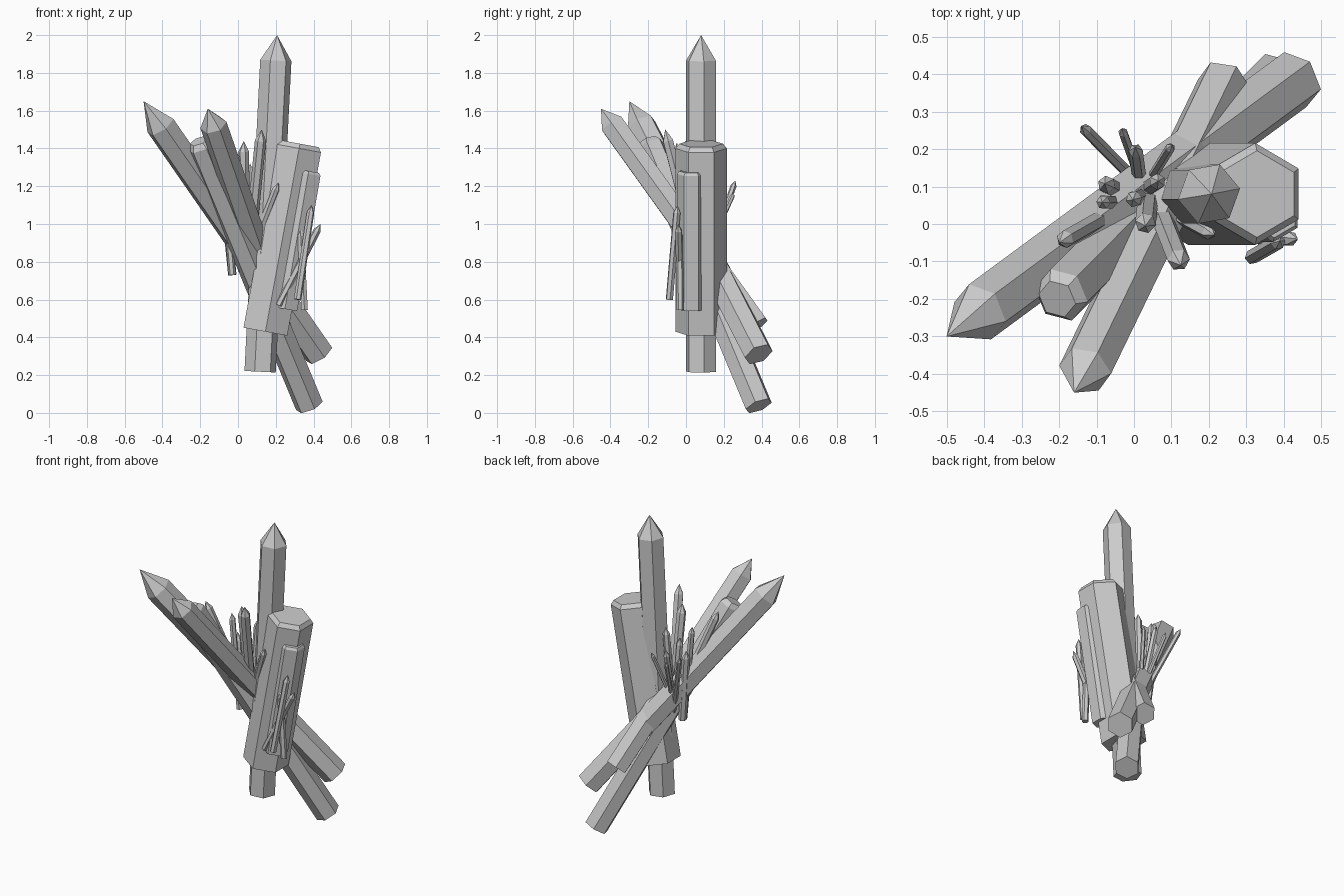
import bpy, bmesh, math
from mathutils import Vector


def crystal(name, base, tip, r, cap, roll=0, flat=0.0):
    """Hexagonal prism from base to tip; cap = length of the tapered end,
    flat = radius fraction of the cut-off top (0 gives a point)."""
    base, tip = Vector(base), Vector(tip)
    d = (tip - base).normalized()
    u = Vector((0, 1, 0))
    u = (u - d * u.dot(d)).normalized()
    v = d.cross(u)
    bm = bmesh.new()

    def ring(c, rad):
        out = []
        for i in range(6):
            a = math.radians(roll + 60 * i)
            out.append(bm.verts.new(c + (u * math.cos(a) + v * math.sin(a)) * rad))
        return out

    low = ring(base, r)
    high = ring(tip - d * cap, r)
    bm.faces.new(low[::-1])
    top = ring(tip, r * flat) if flat else None
    apex = None if flat else bm.verts.new(tip)
    for i in range(6):
        j = (i + 1) % 6
        bm.faces.new((low[i], low[j], high[j], high[i]))
        if flat:
            bm.faces.new((high[i], high[j], top[j], top[i]))
        else:
            bm.faces.new((high[i], high[j], apex))
    if flat:
        bm.faces.new(top)
    bmesh.ops.recalc_face_normals(bm, faces=bm.faces)
    me = bpy.data.meshes.new(name)
    bm.to_mesh(me)
    bm.free()
    bpy.context.collection.objects.link(bpy.data.objects.new(name, me))


# Upright crystals
crystal("tall_crystal", (0.117, 0.08, 0.218), (0.207, 0.08, 2.0), 0.084, 0.135, -20)
crystal("thick_crystal", (0.145, 0.08, 0.43), (0.328, 0.08, 1.425), 0.136, 0.025, 0, 0.85)
crystal("front_crystal", (0.248, 0.028, 0.55), (0.374, 0.028, 1.28), 0.076, 0.015, 0, 0.85)

# Long leaning crystals
crystal("left_crystal", (0.43, 0.385, 0.31), (-0.5, -0.3, 1.65), 0.081, 0.17, 10)
crystal("forward_crystal", (0.24, 0.375, 0.46), (-0.16, -0.45, 1.61), 0.072, 0.11, 20)
crystal("blunt_crystal", (0.378, 0.385, 0.037), (-0.205, -0.2, 1.44), 0.076, 0.03, 15, 0.7)

# Small spray in the middle: base, tip, radius
spray = [
    ((0.03, 0.09, 0.75), (-0.14, 0.262, 1.23), 0.016),
    ((0.03, 0.08, 0.78), (-0.033, 0.255, 1.17), 0.013),
    ((0.02, 0.08, 0.75), (0.003, 0.205, 1.22), 0.019),
    ((0.02, 0.08, 0.80), (0.102, 0.212, 1.18), 0.013),
    ((-0.03, 0.08, 0.73), (-0.078, 0.108, 1.20), 0.024),
    ((-0.03, 0.06, 0.73), (-0.085, 0.058, 1.34), 0.019),
    ((0.03, 0.08, 0.75), (-0.003, 0.065, 1.25), 0.022),
    ((0.03, 0.09, 0.75), (0.065, 0.115, 1.32), 0.022),
    ((0.04, 0.09, 0.75), (0.03, -0.005, 1.44), 0.028),
    ((0.05, 0.08, 0.75), (0.125, -0.11, 1.50), 0.030),
    ((0.03, 0.07, 0.75), (0.215, -0.03, 1.22), 0.020),
    ((0.03, 0.08, 0.80), (-0.20, -0.05, 1.43), 0.024),
]
for i, (b, t, r) in enumerate(spray):
    crystal(f"small_crystal_{i + 1}", b, t, r, r * 2, i * 17)

# Thin needles on the front right
needles = [
    ((0.352, -0.03, 0.545), (0.33, -0.035, 0.98)),
    ((0.215, -0.03, 0.57), (0.437, -0.04, 1.0)),
    ((0.315, -0.088, 0.60), (0.39, -0.045, 1.10)),
]
for i, (b, t) in enumerate(needles):
    crystal(f"needle_{i + 1}", b, t, 0.02, 0.04, i * 20)
